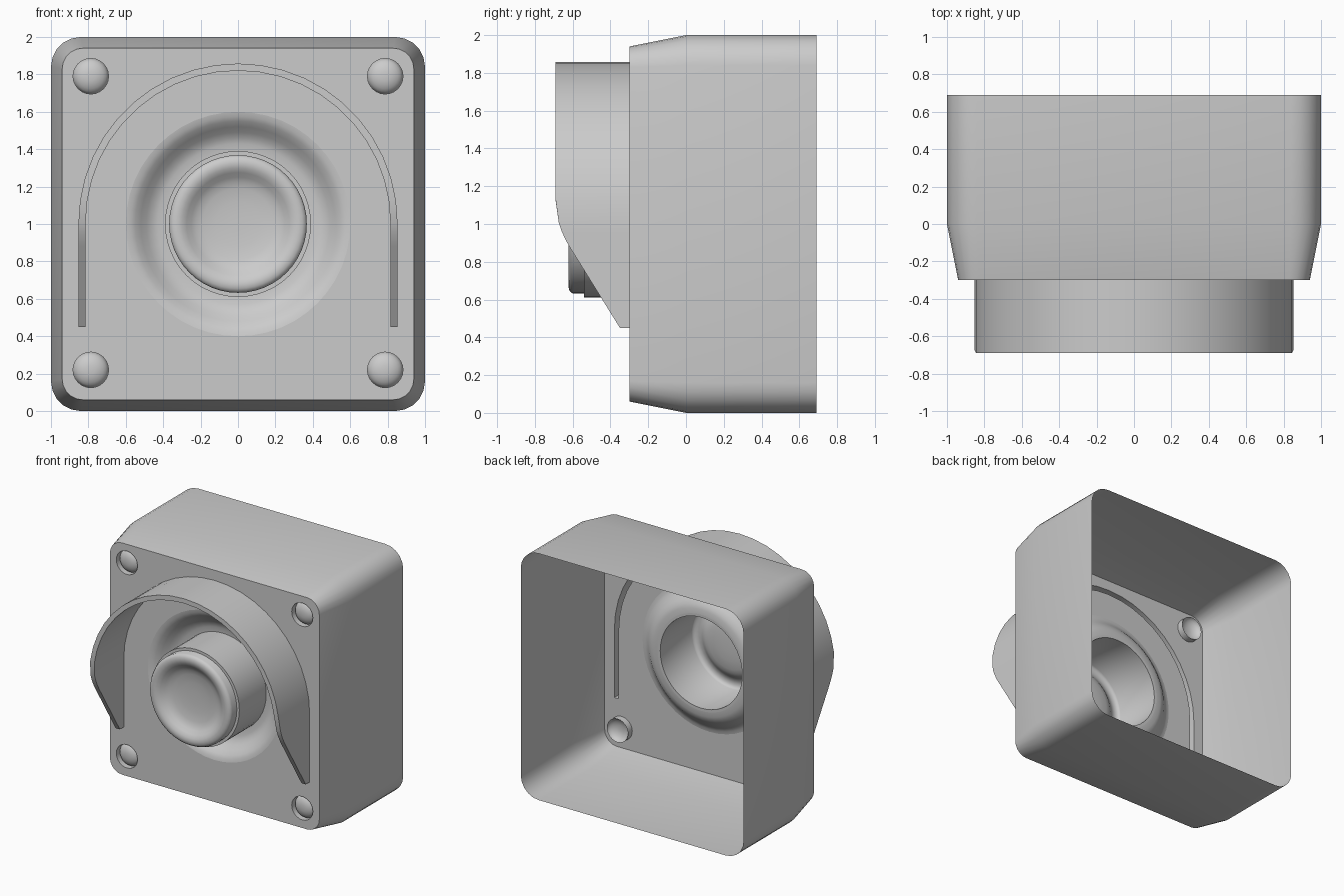
import bpy, bmesh
from math import sin, cos, pi, radians
from mathutils import Vector
from mathutils.geometry import tessellate_polygon

if "Cube" in bpy.data.objects:
    bpy.data.objects.remove(bpy.data.objects["Cube"])

FACE_Y = -0.30
CZ = 1.0


def loft(bm, rings, cap=False):
    """Quads between consecutive closed rings (back/outer to front/inner)."""
    rows = [[bm.verts.new(p) for p in r] for r in rings]
    for a, b in zip(rows, rows[1:]):
        n = len(a)
        for i in range(n):
            j = (i + 1) % n
            bm.faces.new((a[i], a[j], b[j], b[i]))
    if cap:
        bm.faces.new(rows[-1])
    return rows


def finish(bm, name):
    bmesh.ops.remove_doubles(bm, verts=bm.verts, dist=0.0005)
    me = bpy.data.meshes.new(name)
    bm.to_mesh(me)
    bm.free()
    me.shade_smooth()
    me.set_sharp_from_angle(angle=radians(35))
    ob = bpy.data.objects.new(name, me)
    bpy.context.collection.objects.link(ob)
    return ob


def circle(r, y, n, cx=0.0, cz=CZ):
    return [Vector((cx + r * cos(2 * pi * i / n), y, cz + r * sin(2 * pi * i / n)))
            for i in range(n)]


def rounded_square(h, r, y, seg=5):
    pts = []
    for k, (sx, sz) in enumerate(((1, 1), (-1, 1), (-1, -1), (1, -1))):
        for i in range(seg + 1):
            a = pi / 2 * (k + i / seg)
            pts.append(Vector((sx * (h - r) + r * cos(a), y,
                               CZ + sz * (h - r) + r * sin(a))))
    return pts


def lathe(name, profile, n, cx=0.0, cz=CZ):
    bm = bmesh.new()
    loft(bm, [circle(r, y, n, cx, cz) for r, y in profile], cap=True)
    return finish(bm, name)


# Hood outline: straight legs joined by a half circle
LEGS = (0.45, 0.88, 0.91, 0.955)


def arch(r):
    right = [(r, z) for z in LEGS]
    arc = [(r * cos(pi * i / 22), CZ + 0.005 + r * sin(pi * i / 22)) for i in range(23)]
    left = [(-x, z) for x, z in reversed(right)]
    return right + arc + left


def hood_front(z):
    """Front edge of the hood: sloped below, rounded into a flat front."""
    if z <= 0.88:
        return -0.35 - 0.267 * (z - 0.45) / 0.43
    t = min(1.0, (z - 0.88) / 0.24)
    return -0.617 - 0.073 * (1 - (1 - t) ** 2)


outer, inner = arch(0.853), arch(0.815)
outline = outer + inner[::-1]
slot = [Vector((x, FACE_Y, z)) for x, z in outline]

bm = bmesh.new()
rows = loft(bm, [slot, [Vector((x, hood_front(z), z)) for x, z in outline]])
front, n = rows[1], len(rows[1])
for i in range(len(outer) - 1):
    bm.faces.new((front[i], front[i + 1], front[n - 2 - i], front[n - 1 - i]))
finish(bm, "hood")

# Housing: open-backed shell plus front plate with openings
screws = [(sx * 0.787, CZ + 0.005 + sz * 0.785) for sx in (-1, 1) for sz in (-1, 1)]
rim = rounded_square(0.94, 0.11, FACE_Y)
bm = bmesh.new()
loft(bm, [rounded_square(1.0, 0.16, 0.69), rounded_square(1.0, 0.16, 0.0), rim])
loops = [rim, slot, circle(0.60, FACE_Y, 48)]
loops += [circle(0.095, FACE_Y, 24, x, z) for x, z in screws]
verts = [bm.verts.new(p) for loop in loops for p in loop]
flat = [[Vector((p.x, p.z, 0)) for p in loop] for loop in loops]
for tri in tessellate_polygon(flat):
    f = bm.faces.new([verts[i] for i in tri])
    f.normal_update()
    if f.normal.y > 0:
        f.normal_flip()
finish(bm, "housing")

# Dished recess rising into the button sleeve
bm = bmesh.new()
dish = [(0.60, -0.30), (0.575, -0.295), (0.55, -0.282), (0.52, -0.256),
        (0.49, -0.228), (0.46, -0.208), (0.43, -0.198), (0.39, -0.195),
        (0.39, -0.54), (0.368, -0.54)]
loft(bm, [circle(r, y, 48) for r, y in dish])
finish(bm, "dish_and_sleeve")

# Button with rounded lip and concave face
lathe("button", [(0.39, -0.195), (0.368, -0.195), (0.368, -0.598), (0.36, -0.612),
                 (0.345, -0.62), (0.325, -0.623), (0.30, -0.618), (0.275, -0.602),
                 (0.25, -0.582), (0.225, -0.568), (0.19, -0.558), (0.12, -0.55),
                 (0.05, -0.547)], 48)

# Domed screws in corner recesses
dome = [(0.095 * cos(a), -0.245 - 0.052 * sin(a))
        for a in (pi / 2 * i / 6 for i in range(6))]
for i, (x, z) in enumerate(screws):
    lathe(f"corner_screw_{i + 1}", [(0.095, FACE_Y)] + dome, 24, x, z)
